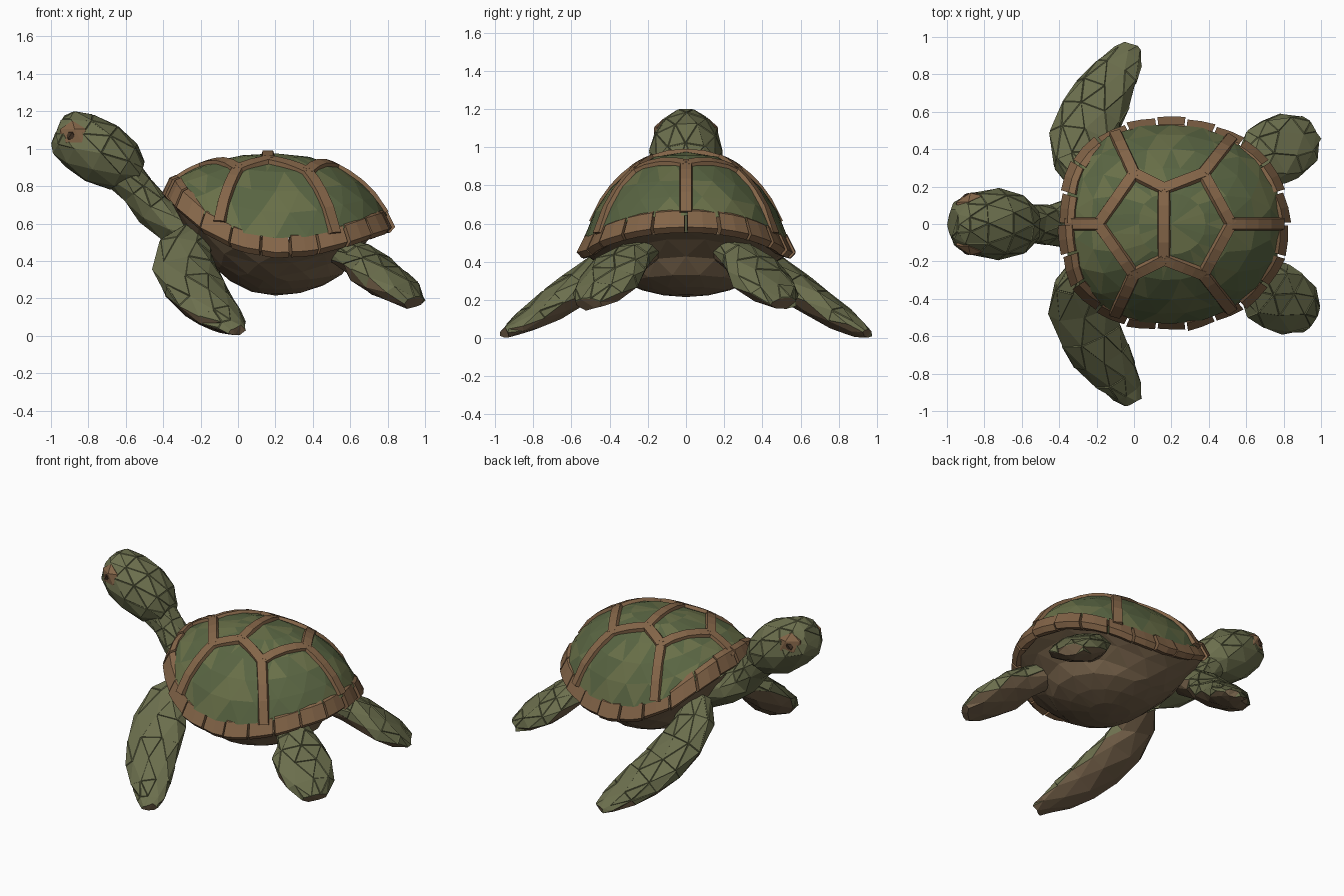
import bpy, bmesh, math, random
from mathutils import Vector as V

if "Cube" in bpy.data.objects:
    bpy.data.objects.remove(bpy.data.objects["Cube"])

random.seed(4)


def material(name, rgb):
    m = bpy.data.materials.new(name)
    m.diffuse_color = (*rgb, 1)
    m.use_nodes = True
    m.node_tree.nodes["Principled BSDF"].inputs["Base Color"].default_value = m.diffuse_color
    return m


GREEN = material("shell_green", (0.10, 0.13, 0.055))
GREEN2 = material("shell_green_light", (0.14, 0.16, 0.065))
SKIN = material("skin", (0.15, 0.16, 0.075))
RIM = material("rim_brown", (0.23, 0.13, 0.065))
UNDER = material("underside_brown", (0.17, 0.115, 0.065))
DARK = material("eye_dark", (0.06, 0.035, 0.02))


def finish(name, bm, mats, pick=None, tri=True, plates=0):
    bmesh.ops.remove_doubles(bm, verts=bm.verts, dist=1e-5)
    if tri:
        bmesh.ops.triangulate(bm, faces=bm.faces)
    bmesh.ops.recalc_face_normals(bm, faces=bm.faces)
    bm.normal_update()
    if pick:
        for f in bm.faces:
            f.material_index = pick(f)
    if plates:  # scattered raised scales on the upper skin
        up = [f for f in bm.faces
              if f.normal.z > -0.2 and f.calc_area() > 0.002 and random.random() < 0.55]
        bmesh.ops.inset_individual(bm, faces=up, thickness=0.006, depth=plates)
    me = bpy.data.meshes.new(name)
    bm.to_mesh(me)
    bm.free()
    for m in mats:
        me.materials.append(m)
    ob = bpy.data.objects.new(name, me)
    bpy.context.collection.objects.link(ob)
    return ob


def skin_rings(bm, rings):
    """Closed tube through equal-length rings, capped at both ends."""
    vs = [[bm.verts.new(p) for p in r] for r in rings]
    n = len(vs[0])
    for a, b in zip(vs, vs[1:]):
        for i in range(n):
            bm.faces.new((a[i], a[(i + 1) % n], b[(i + 1) % n], b[i]))
    bm.faces.new(vs[0])
    bm.faces.new(vs[-1])


def limb_rings(path, side, sides=8, jitter=0.008):
    """Elliptical sections (x, y, z, half width, half height) along a path."""
    pts = [V(p[:3]) for p in path]
    rings = []
    for i, (x, y, z, w, h) in enumerate(path):
        t = (pts[min(i + 1, len(pts) - 1)] - pts[max(i - 1, 0)]).normalized()
        s = V(side)
        s = (s - t * s.dot(t)).normalized()
        u = t.cross(s)
        ring = []
        for k in range(sides):
            a = 2 * math.pi * (k + 0.5 * (i % 2)) / sides
            j = V([random.uniform(-jitter, jitter) for _ in range(3)])
            ring.append(pts[i] + s * w * 1.03 * math.cos(a) + u * h * 1.05 * math.sin(a) + j)
        rings.append(ring)
    return rings


# Shell shape: plan outline, saddle-shaped rim height, dome and belly surfaces
CX = 0.2
RIM_Z = [(-0.4, 0.8), (-0.36, 0.76), (-0.2, 0.605), (0, 0.5), (0.2, 0.465),
         (0.4, 0.475), (0.6, 0.53), (0.85, 0.615)]


def radius(a):
    c, s = math.cos(a), math.sin(a)
    ax, n = (0.61, 2.05) if c > 0 else (0.58, 2.5)
    return (abs(c / ax) ** n + abs(s / 0.545) ** n) ** (-1 / n)


def rim_z(a):
    x = CX + radius(a) * math.cos(a)
    for (x0, z0), (x1, z1) in zip(RIM_Z, RIM_Z[1:]):
        if x <= x1:
            return z0 + (z1 - z0) * (x - x0) / (x1 - x0)
    return RIM_Z[-1][1]


def surface(a, r, top, p, q):
    h = max(0, 1 - r ** p) ** q
    d = r * radius(a)
    z = rim_z(a) * (1 - h) + top * h
    if top < 0.5 and 0.63 < r < 0.9:  # belly plate stands out below the back of the shell
        z += 0.06 * max(0, math.cos(a))
    return V((CX + d * math.cos(a), d * math.sin(a), z))


def on_dome(x, y):
    a = math.atan2(y, x - CX)
    return surface(a, math.hypot(x - CX, y) / radius(a), 0.975, 2.2, 0.7)


def bowl(name, top, p, q, levels, mats, pick=None, n=22):
    bm = bmesh.new()
    rows = [[bm.verts.new(surface(2 * math.pi * (i + 0.5 * (k % 2)) / n, r, top, p, q))
             for i in range(n)] for k, r in enumerate(levels)]
    for a, b in zip(rows, rows[1:]):
        for i in range(n):
            bm.faces.new((a[i], a[(i + 1) % n], b[(i + 1) % n], b[i]))
    tip = bm.verts.new((CX, 0, top))
    for i in range(n):
        bm.faces.new((rows[-1][i], rows[-1][(i + 1) % n], tip))
    return finish(name, bm, mats, pick)


bowl("shell_dome", 0.975, 2.2, 0.7, (0.98, 0.88, 0.74, 0.55, 0.3), [GREEN, GREEN2],
     lambda f: random.random() < 0.35, n=20)
bowl("belly", 0.215, 2.1, 0.85, (0.96, 0.84, 0.68, 0.6, 0.42, 0.22), [UNDER], n=16)

# Raised seams between the shell plates, mirrored across y
seams = [[(0.16, -0.19), (0.16, 0.19)], [(-0.36, 0), (-0.19, 0)], [(0.52, 0), (0.79, 0)]]
for m in (1, -1):
    seams += [[(0.16, 0.19 * m), (0, 0.27 * m)], [(0.16, 0.19 * m), (0.37, 0.27 * m)],
              [(0, 0.27 * m), (-0.19, 0)], [(0.37, 0.27 * m), (0.52, 0)],
              [(0, 0.27 * m), (-0.1, 0.485 * m)], [(0.37, 0.27 * m), (0.52, 0.46 * m)]]
bm = bmesh.new()
for p0, p1 in seams:
    p0, p1 = V(p0), V(p1)
    t2 = (p1 - p0).normalized()
    rings = []
    for k in range(5):
        x, y = p0.lerp(p1, k / 4)
        c, e = on_dome(x, y), 0.02
        du = on_dome(x + e, y) - on_dome(x - e, y)
        dv = on_dome(x, y + e) - on_dome(x, y - e)
        nrm = du.cross(dv).normalized()
        t = (du * t2.x + dv * t2.y).normalized()
        s = t.cross(nrm)
        rings.append([c + s * w + nrm * h for w, h in
                      ((-0.042, -0.03), (-0.028, 0.016), (0.028, 0.016), (0.042, -0.03))])
    skin_rings(bm, rings)
finish("shell_seams", bm, [RIM], tri=False)

# Rim of separate chunky, slightly uneven blocks
bm = bmesh.new()
N = 22
for i in range(N):
    rings = []
    b0, b1 = random.uniform(-0.012, 0.012), random.uniform(-0.012, 0.012)
    for f in (0.04, 0.5, 0.96):
        a = 2 * math.pi * (i + f) / N
        d = V((math.cos(a), math.sin(a), 0))
        base = V((CX, 0, rim_z(a))) + d * (radius(a) + b0 + (b1 - b0) * f)
        rings.append([base + d * o + V((0, 0, z)) for o, z in
                      ((-0.11, -0.02), (-0.055, 0.08), (-0.02, 0.065), (0.022, -0.02), (-0.005, -0.05))])
    skin_rings(bm, rings)
finish("shell_rim", bm, [RIM], tri=False)

# Neck and head
bm = bmesh.new()
skin_rings(bm, limb_rings([(-0.15, 0, 0.53, 0.15, 0.12), (-0.36, 0, 0.60, 0.13, 0.10),
                           (-0.46, 0, 0.68, 0.10, 0.09), (-0.54, 0, 0.78, 0.10, 0.09),
                           (-0.64, 0, 0.89, 0.12, 0.10)], (0, 1, 0)))
finish("neck", bm, [SKIN], plates=0.003)
bm = bmesh.new()
skin_rings(bm, limb_rings([(-0.53, 0, 0.86, 0.09, 0.07), (-0.61, 0, 0.90, 0.155, 0.135),
                           (-0.73, 0, 0.975, 0.185, 0.165), (-0.85, 0, 1.04, 0.165, 0.15),
                           (-0.93, 0, 1.085, 0.125, 0.12), (-0.965, 0, 1.1, 0.075, 0.075)],
                          (0, 1, 0), sides=10, jitter=0.005))
finish("head", bm, [SKIN], plates=0.004)

# Legs, built on both sides: brown underneath, green above
FRONT = [(-0.22, 0.2, 0.53, 0.10, 0.08), (-0.29, 0.33, 0.45, 0.14, 0.09),
         (-0.28, 0.45, 0.35, 0.17, 0.085), (-0.23, 0.58, 0.255, 0.17, 0.085),
         (-0.17, 0.70, 0.17, 0.15, 0.08), (-0.10, 0.81, 0.10, 0.125, 0.065),
         (-0.035, 0.9, 0.05, 0.085, 0.04), (-0.005, 0.95, 0.027, 0.05, 0.022)]
REAR = [(0.52, 0.2, 0.47, 0.09, 0.07), (0.64, 0.29, 0.41, 0.12, 0.08),
        (0.71, 0.35, 0.355, 0.17, 0.085), (0.79, 0.405, 0.295, 0.185, 0.08),
        (0.88, 0.465, 0.23, 0.155, 0.065), (0.945, 0.51, 0.18, 0.085, 0.035)]
for m, tag in ((-1, "near"), (1, "far")):
    for name, path, side in (("front_flipper", FRONT, (0.9, -0.4 * m, 0.12)),
                             ("rear_flipper", REAR, (0.6, -0.8 * m, 0))):
        bm = bmesh.new()
        skin_rings(bm, limb_rings([(x, y * m, z, w, h) for x, y, z, w, h in path], side))
        finish(f"{name}_{tag}", bm, [SKIN, UNDER], lambda f: f.normal.z < -0.2, plates=0.005)

    # Eye: brown lid with a dark centre, set close to the head
    for name, r, depth, mat in (("eyelid", 0.08, 0.045, RIM), ("eye", 0.04, 0.051, DARK)):
        bm = bmesh.new()
        bmesh.ops.create_icosphere(bm, subdivisions=1, radius=1)
        for v in bm.verts:
            x, y, z = v.co.x * r, v.co.y * depth, v.co.z * r
            v.co = V((-0.885 + x - 0.3 * y * m, (0.118 + 0.45 * x) * m + y, 1.07 + z))
        finish(f"{name}_{tag}", bm, [mat])
